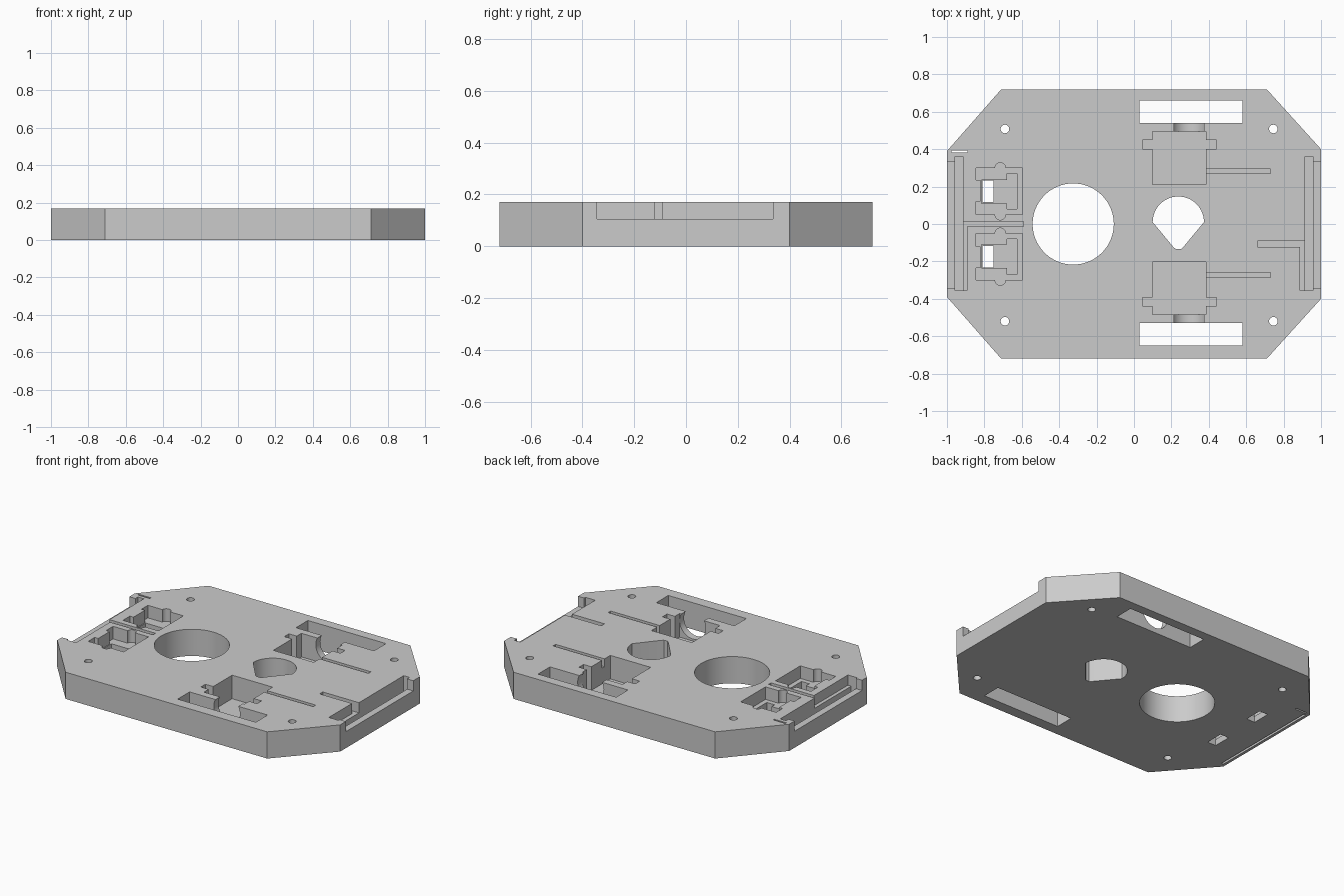
import bpy
import math

old = bpy.data.objects.get("Cube")
if old:
    bpy.data.objects.remove(old, do_unlink=True)

TOP = 0.17
ABOVE, BELOW = 0.3, -0.1

grey = bpy.data.materials.new("light grey")
grey.use_nodes = True
color = (0.6, 0.6, 0.6, 1)
grey.diffuse_color = color
grey.node_tree.nodes["Principled BSDF"].inputs["Base Color"].default_value = color


def prism(name, points, z0, z1):
    """Extrude a counter-clockwise outline between two heights."""
    n = len(points)
    verts = [(x, y, z) for z in (z0, z1) for x, y in points]
    faces = [list(range(n))[::-1], list(range(n, n * 2))]
    faces += [(i, (i + 1) % n, (i + 1) % n + n, i + n) for i in range(n)]
    mesh = bpy.data.meshes.new(name)
    mesh.from_pydata(verts, [], faces)
    mesh.materials.append(grey)
    obj = bpy.data.objects.new(name, mesh)
    bpy.context.collection.objects.link(obj)
    return obj


def arc(x, y, r, start=0, end=360, n=48):
    count = n if end - start == 360 else n + 1
    angles = [math.radians(start + (end - start) * i / n) for i in range(count)]
    return [(x + r * math.cos(a), y + r * math.sin(a)) for a in angles]


# Octagonal base plate
plate = prism("base_plate", [(-0.71, -0.72), (0.71, -0.72), (1, -0.4), (1, 0.4),
                             (0.71, 0.72), (-0.71, 0.72), (-1, 0.39), (-1, -0.39)], 0, TOP)
cutters = []


def cut(name, points, floor=BELOW, top=ABOVE):
    obj = prism(name, points, floor, top)
    add_cutter(name, obj)


def add_cutter(name, obj):
    obj.hide_render = True
    mod = plate.modifiers.new(name, "BOOLEAN")
    mod.operation = "DIFFERENCE"
    mod.solver = "EXACT"
    mod.object = obj
    cutters.append(obj)


def cut_box(name, x0, x1, y0, y1, floor=BELOW, top=ABOVE):
    x0, x1 = sorted((x0, x1))
    y0, y1 = sorted((y0, y1))
    cut(name, [(x0, y0), (x1, y0), (x1, y1), (x0, y1)], floor, top)


# Through holes
cut("round_hole", arc(-0.325, 0, 0.217, n=80))
cut("teardrop_hole", arc(0.237, 0.01, 0.137, 0, 180, 40)
    + [(0.212, -0.125), (0.225, -0.135), (0.25, -0.135), (0.262, -0.125)])
for x in (-0.69, 0.745):
    for y in (-0.52, 0.508):
        cut("screw_hole", arc(x, y, 0.023, n=24))

# Motor pockets with mounting ears, shaft channel, wheel slot and wire groove
for side in (-1, 1):
    def my(y):
        return 0.005 + side * y
    cut_box("wheel_slot", 0.03, 0.58, my(0.535), my(0.655))
    cut_box("motor_pocket", 0.1, 0.385, my(0.207), my(0.49), 0.02)
    cut_box("motor_ears", 0.045, 0.44, my(0.397), my(0.443), 0.02)
    cut_box("motor_wire_groove", 0.38, 0.73, my(0.265), my(0.29), 0.12)
    bpy.ops.mesh.primitive_cylinder_add(vertices=48, radius=0.092, depth=0.09,
                                        location=(0.293, my(0.512), 0.125),
                                        rotation=(math.pi / 2, 0, 0))
    add_cutter("shaft_channel", bpy.context.object)

# Sensor pockets with a stepped floor and a window
for side in (-1, 1):
    cut_box("sensor_ledge", -0.82, -0.595, side * 0.05, side * 0.3, 0.09)
    for y0, y1 in ((0.05, 0.12), (0.235, 0.3)):
        cut_box("sensor_corner", -0.845, -0.815, side * y0, side * y1, 0.09)
    for y in (0.05, 0.3):
        cut("sensor_screw_bay", arc(-0.715, side * y, 0.028, n=24), 0.09)
    cut_box("sensor_body", -0.815, -0.67, side * 0.11, side * 0.235, 0.04)
    cut_box("sensor_head", -0.68, -0.625, side * 0.08, side * 0.27, 0.04)
    cut_box("sensor_window", -0.81, -0.75, side * 0.117, side * 0.233)

# Circuit board slots and open notches at both ends
for end in (-1, 1):
    cut_box("board_slot", end * 0.915, end * 0.957, -0.355, 0.36, 0.03)
    cut_box("end_notch", end * 0.95, end * 1.1, -0.343, 0.335, 0.105)
cut_box("right_pin_recess", -0.892, -0.92, -0.355, 0, 0.105)
cut_box("right_wire_groove", -0.92, -0.59, -0.013, 0.013, 0.105)
cut_box("left_pin_recess", 0.888, 0.92, -0.355, -0.1, 0.105)
cut_box("left_wire_groove", 0.66, 0.915, -0.122, -0.09, 0.105)

# Narrow slits near the right end
cut_box("corner_slit", -0.975, -0.89, 0.383, 0.394)
cut_box("underside_groove", -0.982, -0.968, -0.37, 0.37, BELOW, 0.02)

# Bake the cuts and discard the cutters
graph = bpy.context.evaluated_depsgraph_get()
graph.update()
result = bpy.data.meshes.new_from_object(plate.evaluated_get(graph))
plate.modifiers.clear()
plate.data = result
for obj in cutters:
    bpy.data.objects.remove(obj, do_unlink=True)
result.materials.clear()
result.materials.append(grey)
for face in result.polygons:
    face.material_index = 0

bpy.ops.object.select_all(action="DESELECT")
plate.select_set(True)
bpy.context.view_layer.objects.active = plate
bpy.ops.object.shade_smooth_by_angle(angle=math.radians(30))
